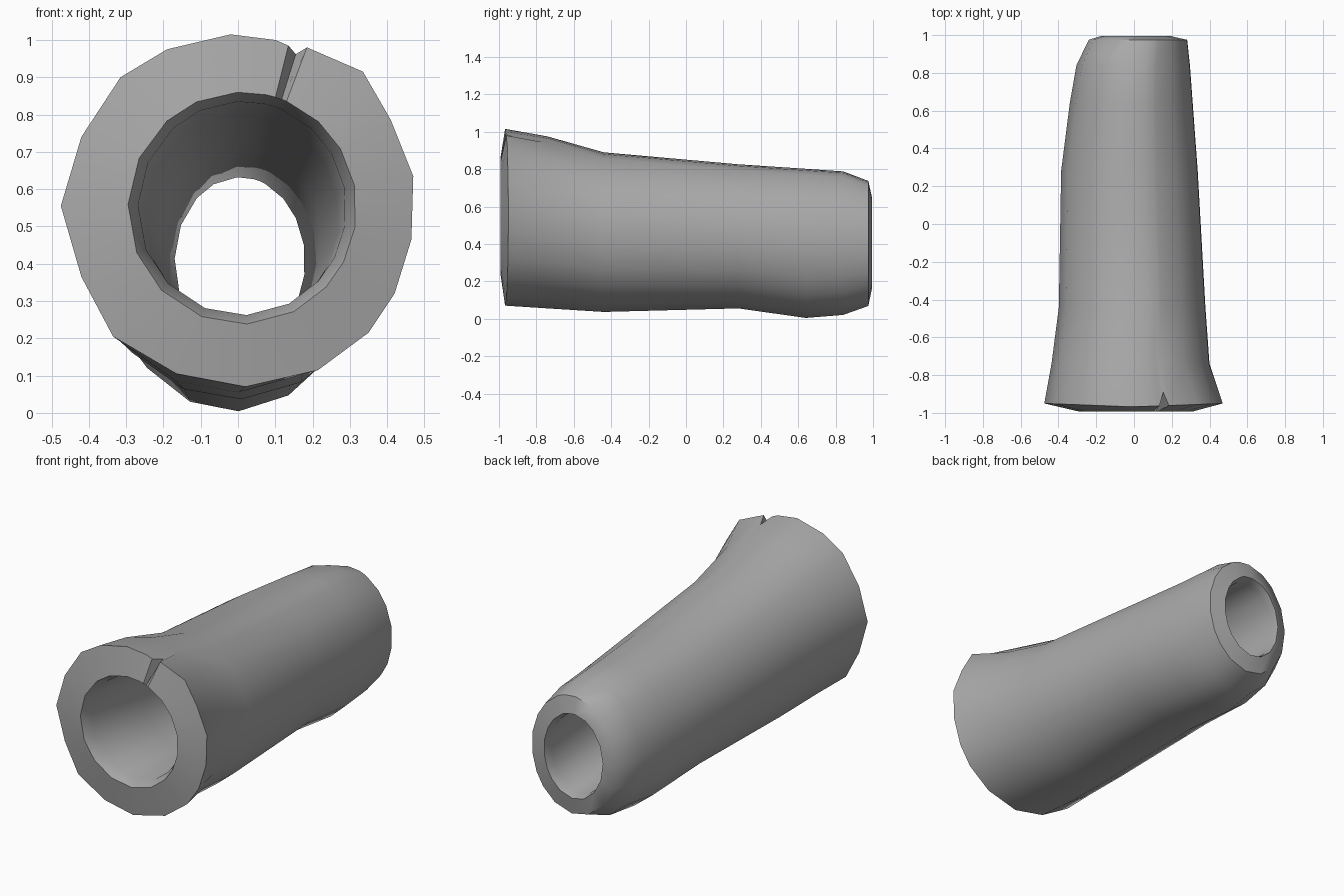
import bpy, bmesh, math

# Irregular outline of the wide front end (x, z), with a small chip near the top
FRONT = [(-0.02, 1.015), (0.10, 1.0), (0.135, 0.985), (0.155, 0.962), (0.185, 0.98),
         (0.335, 0.915), (0.41, 0.785), (0.47, 0.635), (0.465, 0.465), (0.42, 0.32),
         (0.35, 0.215), (0.215, 0.115), (0.02, 0.07), (-0.165, 0.105), (-0.335, 0.205),
         (-0.42, 0.365), (-0.475, 0.555), (-0.42, 0.74), (-0.315, 0.90), (-0.19, 0.975)]
CHIP = 3
ANGLES = [math.atan2(z - 0.54, x) for x, z in FRONT]

# Outer wall sections: y, left, right, bottom, top
OUTER = [(-0.74, -0.437, 0.405, 0.055, 0.975),
         (-0.44, -0.398, 0.383, 0.036, 0.89),
         (0.28, -0.386, 0.342, 0.055, 0.826),
         (0.64, -0.34, 0.315, 0.004, 0.802),
         (0.84, -0.305, 0.30, 0.02, 0.788),
         (0.975, -0.24, 0.285, 0.068, 0.737)]
# Bore sections from the back opening to the front opening
INNER = [(0.995, -0.175, 0.195, 0.165, 0.645),
         (0.95, -0.17, 0.18, 0.18, 0.632),
         (0.3, -0.21, 0.225, 0.20, 0.70),
         (-0.5, -0.25, 0.27, 0.245, 0.80),
         (-0.93, -0.268, 0.29, 0.262, 0.835),
         (-0.992, -0.295, 0.318, 0.238, 0.86)]


def section(bm, y, left, right, bottom, top):
    cx, cz = (left + right) / 2, (bottom + top) / 2
    rx, rz = (right - left) / 2, (top - bottom) / 2
    return [bm.verts.new((cx + rx * math.cos(a), y, cz + rz * math.sin(a)))
            for a in ANGLES]


bm = bmesh.new()
# Front edge, set back slightly at the sides and deeper at the chip
front = [bm.verts.new((x, -0.89 if i == CHIP else -0.968 + 0.018 * abs(x) / 0.47, z))
         for i, (x, z) in enumerate(FRONT)]
rings = [front] + [section(bm, *s) for s in OUTER + INNER]

# Skin the closed loop: outer wall, back rim, bore, front rim
n = len(FRONT)
for k, ring in enumerate(rings):
    nxt = rings[(k + 1) % len(rings)]
    for i in range(n):
        j = (i + 1) % n
        bm.faces.new((ring[i], ring[j], nxt[j], nxt[i]))
bmesh.ops.recalc_face_normals(bm, faces=bm.faces[:])

mesh = bpy.data.meshes.new("hollow_tube")
bm.to_mesh(mesh)
bm.free()
tube = bpy.data.objects.new("hollow_tube", mesh)
bpy.context.collection.objects.link(tube)

grey = bpy.data.materials.new("plain grey")
grey.diffuse_color = (0.4, 0.4, 0.4, 1)
mesh.materials.append(grey)

# Soft walls, crisp outer rims
bpy.context.view_layer.objects.active = tube
tube.select_set(True)
bpy.ops.object.shade_smooth_by_angle(angle=math.radians(52))
